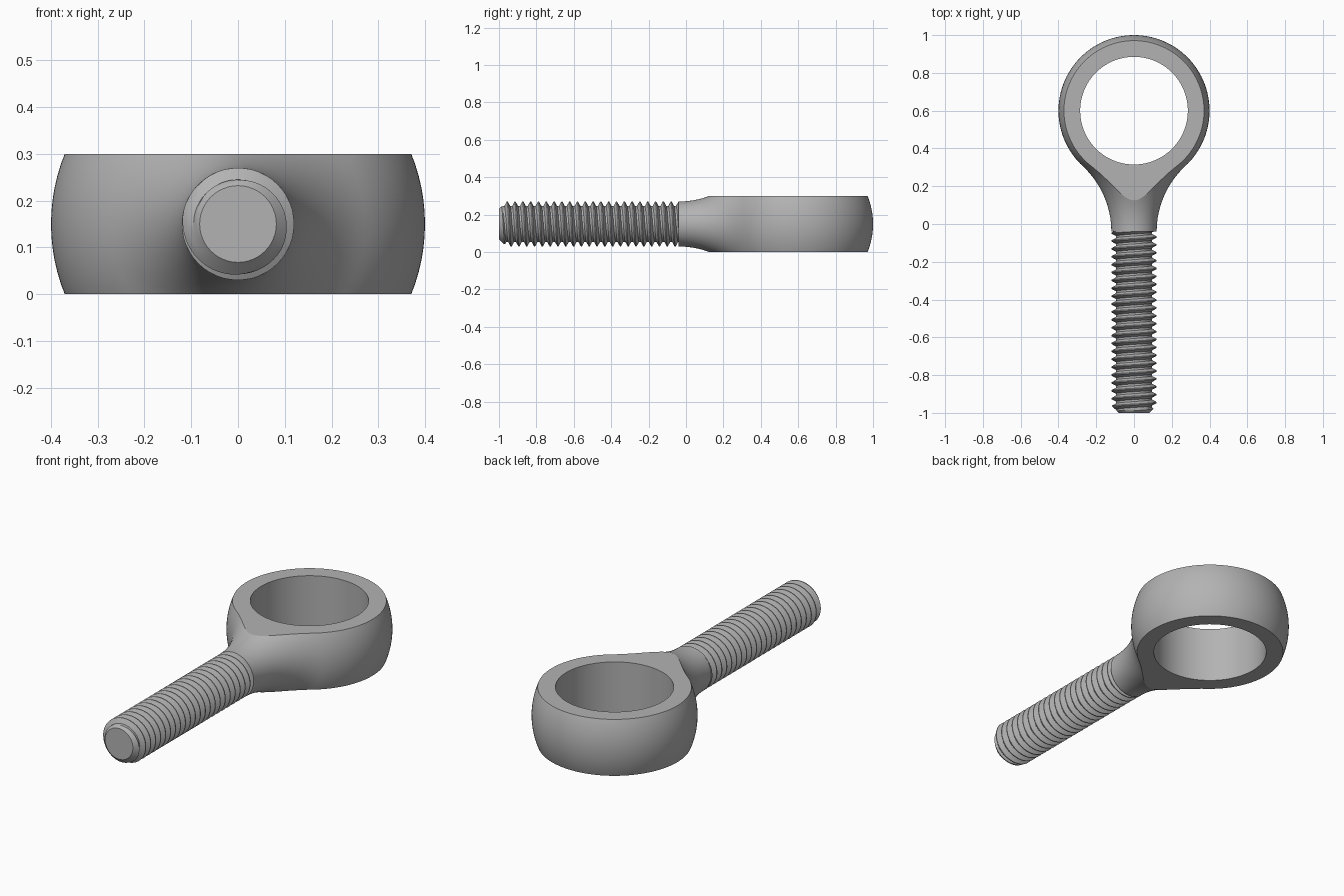
import bpy, bmesh
from math import sin, cos, pi, sqrt, atan2
from mathutils import Matrix

if "Cube" in bpy.data.objects:
    bpy.data.objects.remove(bpy.data.objects["Cube"], do_unlink=True)

HALF = 0.15                     # half thickness; also height of the shank axis
BALL_R, BALL_Y, HOLE_R = 0.4, 0.6, 0.285
SHANK_R, ROOT_R, TIP_R = 0.12, 0.095, 0.082
TIP_Y, NECK_Y = -1.0, -0.04

steel = bpy.data.materials.new("plain steel grey")
steel.use_nodes = True
GREY = (0.45, 0.45, 0.45, 1)
steel.diffuse_color = GREY
steel.node_tree.nodes["Principled BSDF"].inputs["Base Color"].default_value = GREY


def make_object(name, bm):
    bmesh.ops.recalc_face_normals(bm, faces=bm.faces)
    mesh = bpy.data.meshes.new(name)
    bm.to_mesh(mesh)
    bm.free()
    mesh.materials.append(steel)
    obj = bpy.data.objects.new(name, mesh)
    bpy.context.collection.objects.link(obj)
    return obj


def smooth(obj, angle):
    bpy.ops.object.select_all(action="DESELECT")
    obj.select_set(True)
    bpy.context.view_layer.objects.active = obj
    bpy.ops.object.shade_smooth_by_angle(angle=angle)


# Eye: ball with a filleted neck, turned about the shank axis
drop = BALL_Y - NECK_Y
fillet = (drop**2 + SHANK_R**2 - BALL_R**2) / (2 * (BALL_R - SHANK_R))
start = atan2(SHANK_R + fillet, drop)
sweep = pi / 2 - start
profile = [(0, NECK_Y)]
for i in range(17):
    a = sweep * i / 16
    profile.append((SHANK_R + fillet * (1 - cos(a)), NECK_Y + fillet * sin(a)))
for i in range(1, 49):
    a = start + (pi - start) * i / 48
    profile.append((BALL_R * sin(a), BALL_Y - BALL_R * cos(a)))

bm = bmesh.new()
verts = [bm.verts.new((r, y, HALF)) for r, y in profile]
edges = [bm.edges.new(pair) for pair in zip(verts, verts[1:])]
bmesh.ops.spin(bm, geom=verts + edges, cent=(0, 0, HALF), axis=(0, 1, 0),
               angle=2 * pi, steps=96, use_merge=True)
bmesh.ops.remove_doubles(bm, verts=bm.verts, dist=0.0001)

# Flat top and bottom faces
for z, up in ((2 * HALF, 1), (0, -1)):
    cut = bmesh.ops.bisect_plane(bm, geom=bm.verts[:] + bm.edges[:] + bm.faces[:],
                                 plane_co=(0, 0, z), plane_no=(0, 0, up), clear_outer=True)
    rim = [e for e in cut["geom_cut"] if isinstance(e, bmesh.types.BMEdge)]
    bmesh.ops.edgeloop_fill(bm, edges=rim)
eye = make_object("eye_ring", bm)

# Drill the hole
bm = bmesh.new()
bmesh.ops.create_cone(bm, cap_ends=True, segments=96, radius1=HOLE_R, radius2=HOLE_R,
                      depth=1, matrix=Matrix.Translation((0, BALL_Y, HALF)))
drill = make_object("hole_cutter", bm)
drill.hide_render = True
bore = eye.modifiers.new("bore", "BOOLEAN")
bore.operation, bore.solver, bore.object = "DIFFERENCE", "EXACT", drill
bpy.context.view_layer.objects.active = eye
bpy.ops.object.modifier_apply(modifier=bore.name)
bpy.data.objects.remove(drill, do_unlink=True)
smooth(eye, 0.28)

# Threaded shank: one helical strip, clamped at both ends and chamfered at the tip
TURNS, COLS = 23, 48
pitch = (NECK_Y - TIP_Y) / TURNS
mid = (SHANK_R + ROOT_R) / 2
tooth = [(0, SHANK_R), (0.125, SHANK_R), (0.28, mid),
         (0.44, ROOT_R), (0.685, ROOT_R), (0.84, mid)]
rows = len(tooth) * (TURNS + 1) + 1

bm = bmesh.new()
grid = []
for k in range(rows):
    turn, step = divmod(k, len(tooth))
    offset, radius = tooth[step]
    line = []
    for j in range(COLS + 1):
        a = 2 * pi * j / COLS
        y = TIP_Y + pitch * (turn - 1 + offset + j / COLS)
        y = min(max(y, TIP_Y), NECK_Y)
        r = min(radius, TIP_R + (y - TIP_Y))
        line.append(bm.verts.new((r * sin(a), y, HALF + r * cos(a))))
    grid.append(line)
for low, high in zip(grid, grid[1:]):
    for j in range(COLS):
        bm.faces.new((low[j], low[j + 1], high[j + 1], high[j]))
bmesh.ops.remove_doubles(bm, verts=bm.verts, dist=0.0002)
bmesh.ops.dissolve_degenerate(bm, edges=bm.edges, dist=0.0001)

# Flat tip
end = [f for f in bm.faces if all(abs(v.co.y - TIP_Y) < 0.0001 for v in f.verts)]
bmesh.ops.delete(bm, geom=end, context="FACES")
bmesh.ops.create_circle(bm, cap_ends=True, segments=COLS, radius=TIP_R,
                        matrix=Matrix.Translation((0, TIP_Y, HALF)) @ Matrix.Rotation(pi / 2, 4, "X"))
bmesh.ops.remove_doubles(bm, verts=bm.verts, dist=0.0002)
shank = make_object("threaded_shank", bm)
smooth(shank, 0.5)
